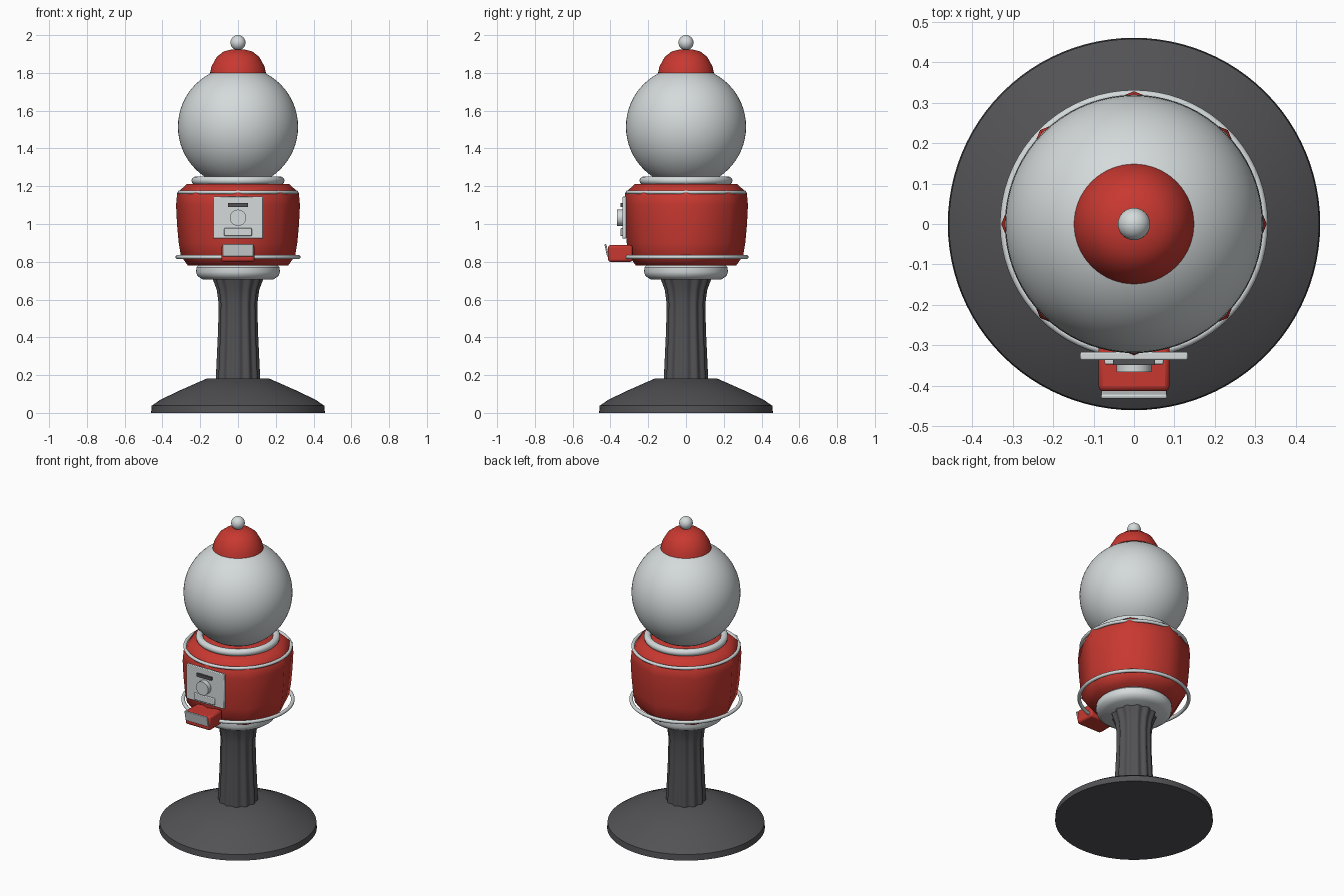
import bpy, bmesh, math
from mathutils import Vector, Matrix

cube = bpy.data.objects.get("Cube")
if cube:
    bpy.data.objects.remove(cube, do_unlink=True)


def material(name, rgb):
    m = bpy.data.materials.new(name)
    m.use_nodes = True
    colour = (*rgb, 1)
    m.diffuse_color = colour
    bsdf = next(n for n in m.node_tree.nodes if n.type == "BSDF_PRINCIPLED")
    bsdf.inputs["Base Color"].default_value = colour
    bsdf.inputs["Roughness"].default_value = 0.5
    return m


RED = material("red enamel", (0.58, 0.04, 0.03))
SILVER = material("pale silver", (0.66, 0.70, 0.71))
DARK = material("dark iron", (0.085, 0.083, 0.09))


def finish(name, bm, mat, angle=40):
    bmesh.ops.recalc_face_normals(bm, faces=bm.faces)
    mesh = bpy.data.meshes.new(name)
    bm.to_mesh(mesh)
    bm.free()
    mesh.materials.append(mat)
    mesh.shade_smooth()
    mesh.set_sharp_from_angle(angle=math.radians(angle))
    ob = bpy.data.objects.new(name, mesh)
    bpy.context.collection.objects.link(ob)
    return ob


def lathe(name, profile, mat, segments=64, angle=40, flute=lambda a: 1):
    """Revolve (radius, height) points around z and close both ends."""
    bm = bmesh.new()
    rings = []
    for r, z in profile:
        ring = []
        for i in range(segments):
            a = math.tau * i / segments
            k = r * flute(a)
            ring.append(bm.verts.new((k * math.cos(a), k * math.sin(a), z)))
        rings.append(ring)
    for low, high in zip(rings, rings[1:]):
        for i in range(segments):
            j = (i + 1) % segments
            bm.faces.new((low[i], low[j], high[j], high[i]))
    bm.faces.new(rings[0][::-1])
    bm.faces.new(rings[-1])
    return finish(name, bm, mat, angle)


def ball(name, radius, z, mat, u=64, v=32):
    bm = bmesh.new()
    bmesh.ops.create_uvsphere(bm, u_segments=u, v_segments=v, radius=radius,
                              matrix=Matrix.Translation((0, 0, z)))
    return finish(name, bm, mat, 60)


def hoop(name, major, minor, z, mat):
    bpy.ops.mesh.primitive_torus_add(major_segments=72, minor_segments=12, major_radius=major,
                                     minor_radius=minor, location=(0, 0, z))
    ob = bpy.context.object
    ob.name = name
    ob.data.materials.append(mat)
    ob.data.shade_smooth()
    return ob


def box(name, size, centre, mat, bevel=0.0, tilt=0.0):
    bm = bmesh.new()
    bmesh.ops.create_cube(bm, size=1)
    bmesh.ops.scale(bm, vec=Vector(size), verts=bm.verts)
    ob = finish(name, bm, mat)
    ob.location = centre
    ob.rotation_euler.x = tilt
    if bevel:
        mod = ob.modifiers.new("soft edges", "BEVEL")
        mod.width = bevel
        mod.segments = 2
    return ob


# Stand: wide foot and fluted column
lathe("foot", [(0.46, 0), (0.457, 0.038), (0.41, 0.07), (0.31, 0.118), (0.165, 0.182)], DARK, 96)
lathe("column", [(0.118, 0.17), (0.112, 0.3), (0.105, 0.45), (0.103, 0.58),
                 (0.112, 0.65), (0.135, 0.712)], DARK, 96,
      flute=lambda a: 0.95 + 0.05 * math.cos(12 * a))
lathe("column_collar", [(0.185, 0.705), (0.215, 0.725), (0.222, 0.745), (0.22, 0.77),
                        (0.205, 0.785)], SILVER)

# Eight-sided softly shaded body with two hoops
lathe("body", [(0.265, 0.78), (0.302, 0.83), (0.314, 0.9), (0.323, 1.0), (0.328, 1.1),
               (0.322, 1.165), (0.27, 1.212)], RED, 8, angle=60)
hoop("lower_hoop", 0.32, 0.011, 0.825, SILVER)
hoop("upper_hoop", 0.309, 0.01, 1.168, SILVER)

# Globe, its seat, lid and finial
hoop("globe_seat", 0.224, 0.022, 1.23, SILVER)
ball("globe", 0.318, 1.515, SILVER)
lathe("lid", [(0.148, 1.8), (0.14, 1.835), (0.112, 1.885), (0.075, 1.914), (0.03, 1.925)], RED)
ball("finial", 0.04, 1.96, SILVER, 32, 16)

# Coin mechanism on the front
box("coin_plate", (0.266, 0.02, 0.222), (0, -0.326, 1.034), SILVER, 0.004)
box("coin_slot", (0.104, 0.014, 0.02), (0, -0.341, 1.1), DARK)
box("coin_return", (0.146, 0.014, 0.042), (0, -0.34, 0.957), SILVER, 0.004)
bm = bmesh.new()
bmesh.ops.create_cone(bm, cap_ends=True, segments=32, radius1=0.043, radius2=0.043, depth=0.036,
                      matrix=Matrix.Translation((0, -0.347, 1.033)) @ Matrix.Rotation(math.pi / 2, 4, "X"))
finish("coin_dial", bm, SILVER)

# Dispensing chute with a tilted flap
box("chute", (0.176, 0.13, 0.088), (0, -0.348, 0.844), RED, 0.012)
box("chute_flap", (0.162, 0.01, 0.066), (0, -0.42, 0.861), SILVER, 0.003, tilt=math.radians(12))
